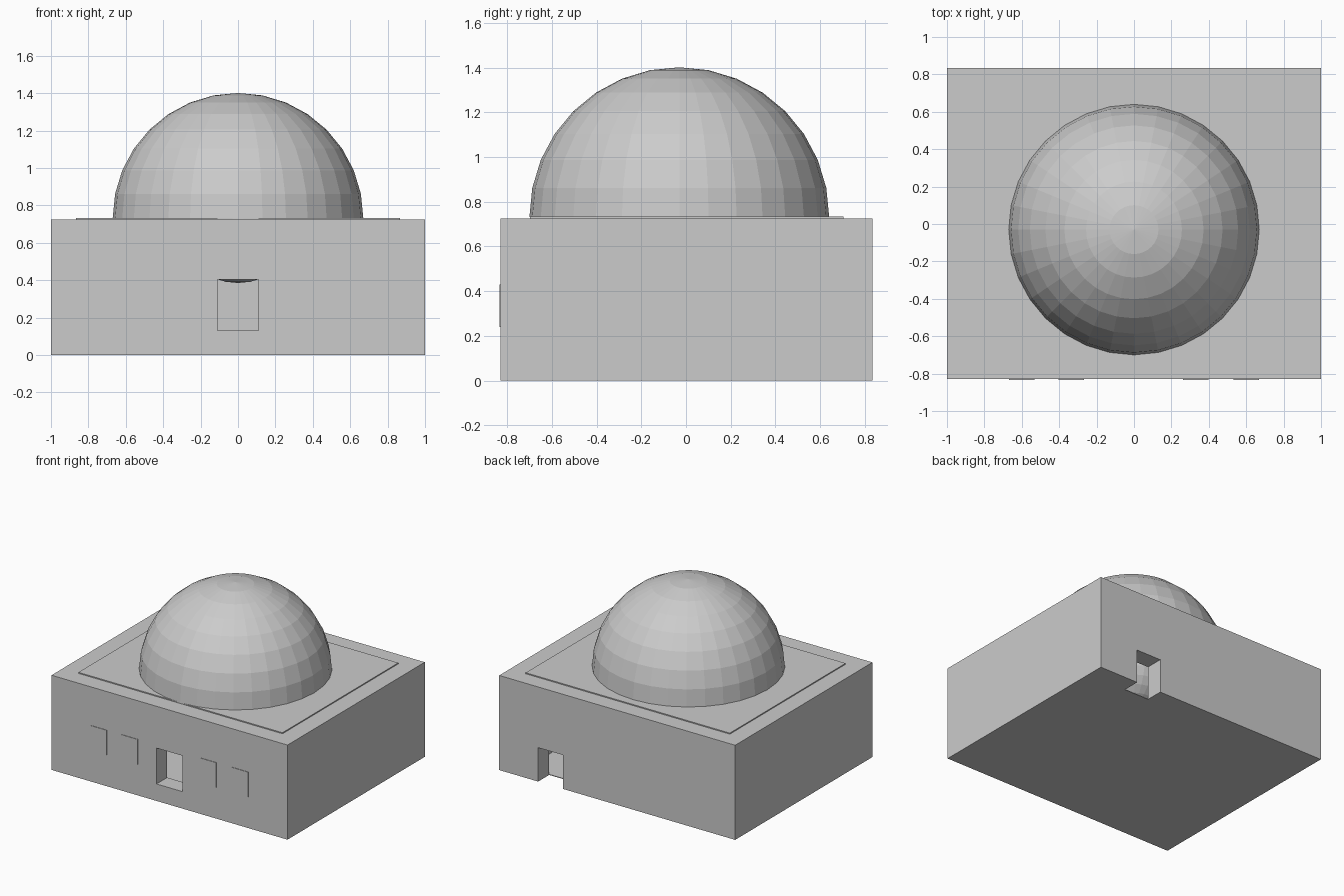
import bpy, bmesh

if "Cube" in bpy.data.objects:
    bpy.data.objects.remove(bpy.data.objects["Cube"])

def box(name, lo, hi):
    """Axis-aligned box between two corners."""
    bm = bmesh.new()
    bmesh.ops.create_cube(bm, size=1)
    for v in bm.verts:
        v.co = [l + (c + 0.5) * (h - l) for c, l, h in zip(v.co, lo, hi)]
    me = bpy.data.meshes.new(name)
    bm.to_mesh(me)
    bm.free()
    ob = bpy.data.objects.new(name, me)
    bpy.context.collection.objects.link(ob)
    return ob

def half_sphere(name, radius, centre, keep_upper):
    """Faceted half sphere, 32 segments and 16 rings, with a flat cap."""
    bm = bmesh.new()
    bmesh.ops.create_uvsphere(bm, u_segments=32, v_segments=16, radius=radius)
    bmesh.ops.bisect_plane(bm, geom=bm.verts[:] + bm.edges[:] + bm.faces[:],
                           plane_co=(0, 0, 0), plane_no=(0, 0, 1),
                           clear_inner=keep_upper, clear_outer=not keep_upper)
    bmesh.ops.holes_fill(bm, edges=[e for e in bm.edges if e.is_boundary], sides=0)
    bmesh.ops.recalc_face_normals(bm, faces=bm.faces[:])
    me = bpy.data.meshes.new(name)
    bm.to_mesh(me)
    bm.free()
    ob = bpy.data.objects.new(name, me)
    ob.location = centre
    bpy.context.collection.objects.link(ob)
    return ob

# Hollow building body with a front opening and a back doorway
body = box("building_body", (-1, -0.829, 0), (1, 0.833, 0.725))
cutters = [
    box("room_cutter", (-0.86, -0.70, 0.005), (0.86, 0.70, 0.715)),
    box("front_opening_cutter", (-0.11, -0.95, 0.13), (0.11, -0.60, 0.405)),
    box("back_door_cutter", (0.46, 0.70, -0.1), (0.67, 0.95, 0.26)),
]
for cutter in cutters:
    mod = body.modifiers.new(cutter.name, 'BOOLEAN')
    mod.operation = 'DIFFERENCE'
    mod.solver = 'EXACT'
    mod.object = cutter
    bpy.context.view_layer.objects.active = body
    bpy.ops.object.modifier_apply(modifier=mod.name)
    bpy.data.objects.remove(cutter)

# Raised roof plate
box("roof_plate", (-0.865, -0.697, 0.72), (0.865, 0.705, 0.733))

# Dome, and the bowl hanging from the ceiling below it
half_sphere("dome", 0.67, (0, -0.03, 0.731), True)
half_sphere("ceiling_bowl", 0.335, (0, -0.03, 0.72), False)

# Four shallow window panels on the front
for i, x in enumerate((-0.60, -0.335, 0.33, 0.60)):
    box(f"window_{i + 1}", (x - 0.068, -0.833, 0.24), (x + 0.068, -0.82, 0.43))
